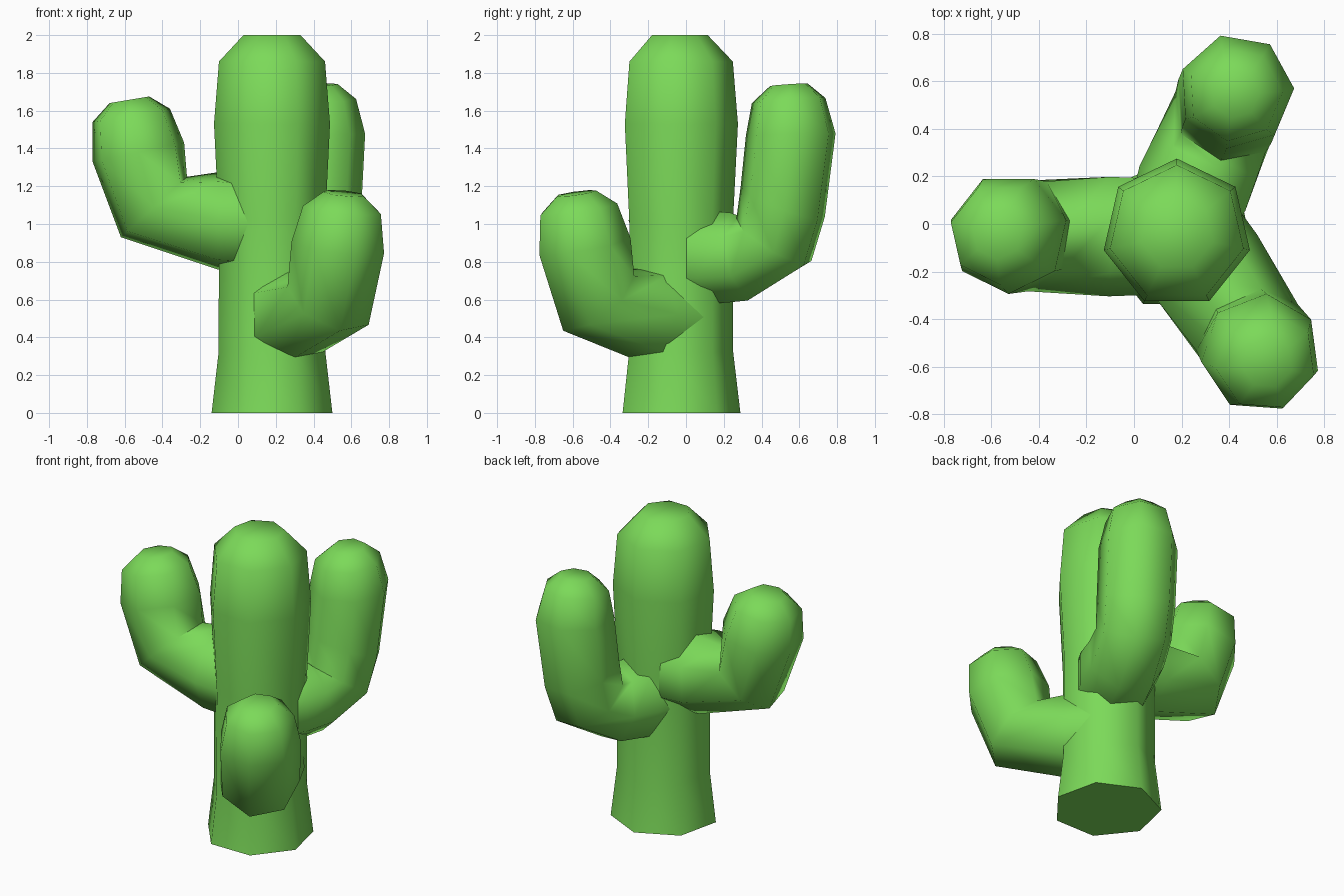
import bpy, bmesh, math
from mathutils import Vector

if "Cube" in bpy.data.objects:
    bpy.data.objects.remove(bpy.data.objects["Cube"])

SIDES = 7
green = bpy.data.materials.new("cactus_green")
green.diffuse_color = (0.2, 0.7, 0.1, 1)
green.use_nodes = True
green.node_tree.nodes["Principled BSDF"].inputs["Base Color"].default_value = green.diffuse_color


def loft(name, rings):
    """Skin a list of seven-point rings, cap both ends, shade smooth."""
    bm = bmesh.new()
    loops = [[bm.verts.new(p) for p in ring] for ring in rings]
    for a, b in zip(loops, loops[1:]):
        for i in range(SIDES):
            j = (i + 1) % SIDES
            bm.faces.new((a[i], a[j], b[j], b[i]))
    bm.faces.new(loops[0])
    bm.faces.new(loops[-1])
    bmesh.ops.recalc_face_normals(bm, faces=bm.faces)
    mesh = bpy.data.meshes.new(name)
    bm.to_mesh(mesh)
    bm.free()
    mesh.materials.append(green)
    ob = bpy.data.objects.new(name, mesh)
    bpy.context.collection.objects.link(ob)
    bpy.ops.object.select_all(action='DESELECT')
    ob.select_set(True)
    bpy.context.view_layer.objects.active = ob
    bpy.ops.object.shade_smooth_by_angle(angle=math.radians(65))


def ring(center, across, up):
    pts = []
    for i in range(SIDES):
        a = 2 * math.pi * i / SIDES
        pts.append(center + across * math.cos(a) + up * math.sin(a))
    return pts


def arm(name, origin, heading, profile, shift=0.0, lift=0.0):
    """Profile rows: outer (distance, z) and inner (distance, z) of each ring."""
    h = math.radians(heading)
    out = Vector((math.cos(h), math.sin(h), 0))
    side = Vector((-out.y, out.x, 0))
    base = Vector((origin[0], origin[1], lift))
    z = Vector((0, 0, 1))
    rings = []
    for d0, z0, d1, z1 in profile:
        p = base + out * (d0 + shift) + z * z0
        q = base + out * (d1 + shift) + z * z1
        half = (p - q) / 2 / 0.975
        rings.append(ring((p + q) / 2, side * half.length, half))
    loft(name, rings)


# trunk: (z, radius)
trunk = [(0, .328), (.32, .29), (1.0, .288), (1.53, .315), (1.86, .288), (2.0, .155)]
loft("trunk", [ring(Vector((.18, -.04, z)), Vector((0, r, 0)), Vector((r, 0, 0)))
               for z, r in trunk])

# short arms share one bent profile
short = [(.09, .75, .09, 1.25), (.29, .76, .28, 1.275), (.80, .93, .45, 1.25),
         (.95, 1.33, .465, 1.43), (.95, 1.54, .54, 1.61), (.86, 1.64, .65, 1.675)]
arm("left_arm", (.18, -.04), 180, short)
arm("front_right_arm", (.19, -.03), -56.2, short, shift=-.09, lift=-.495)

# taller arm at the back
tall = [(.02, .59, .02, 1.03), (.2, .575, .2, 1.07), (.42, .595, .32, 1.06),
        (.74, .78, .355, 1.03), (.82, 1.02, .38, 1.2), (.885, 1.48, .41, 1.47),
        (.83, 1.67, .44, 1.64), (.735, 1.745, .535, 1.73)]
arm("back_right_arm", (.18, -.04), 67.3, tall)
